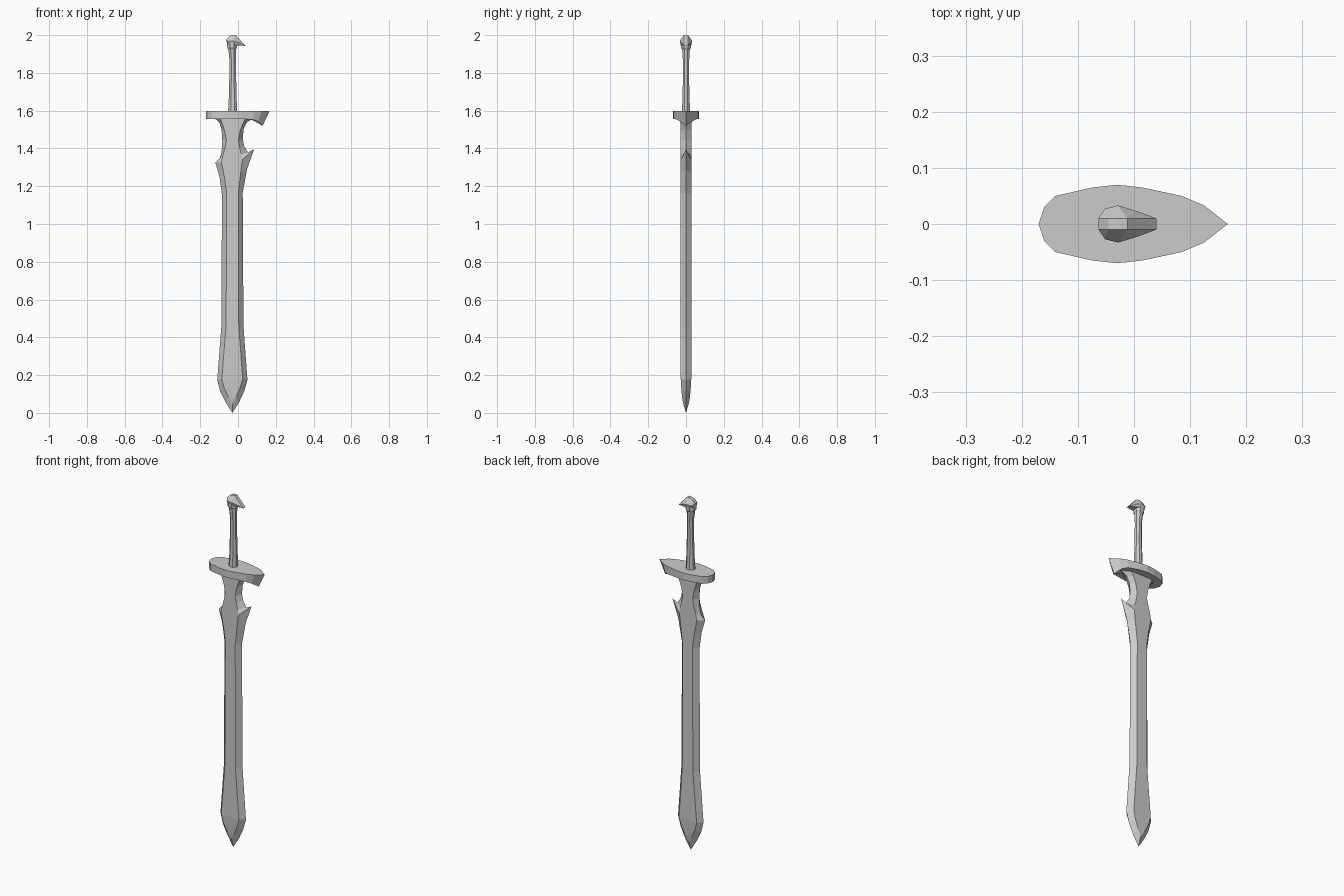
import bpy, bmesh, math


def make_object(name, bm):
    bmesh.ops.recalc_face_normals(bm, faces=bm.faces)
    mesh = bpy.data.meshes.new(name)
    bm.to_mesh(mesh)
    bm.free()
    ob = bpy.data.objects.new(name, mesh)
    bpy.context.collection.objects.link(ob)
    return ob


def loft(name, rings):
    """Skin a stack of closed rings with equal point counts and cap the ends."""
    bm = bmesh.new()
    rows = [[bm.verts.new(p) for p in ring] for ring in rings]
    n = len(rows[0])
    for a, b in zip(rows, rows[1:]):
        for i in range(n):
            j = (i + 1) % n
            bm.faces.new((a[i], a[j], b[j], b[i]))
    bm.faces.new(rows[0])
    bm.faces.new(rows[-1])
    bmesh.ops.remove_doubles(bm, verts=bm.verts, dist=0.0002)
    return make_object(name, bm)


# Blade: each side is (edge x, edge z, ridge x, ridge z), tip to guard
left = [(-.03, 0, -.03, .05), (-.065, .055, -.05, .085), (-.095, .115, -.073, .13),
        (-.11, .175, -.086, .18), (-.088, .46, -.063, .46), (-.085, 1.155, -.06, 1.165),
        (-.098, 1.25, -.072, 1.25), (-.12, 1.325, -.087, 1.325), (-.098, 1.345, -.08, 1.365),
        (-.087, 1.38, -.07, 1.40), (-.083, 1.44, -.061, 1.44), (-.087, 1.50, -.07, 1.49),
        (-.10, 1.54, -.083, 1.53), (-.125, 1.56, -.095, 1.56)]
right = [(-.03, 0, -.03, .05), (.005, .055, -.01, .085), (.033, .115, .01, .13),
         (.05, .175, .025, .18), (.029, .46, .004, .46), (.025, 1.165, .002, 1.165),
         (.048, 1.29, .014, 1.27), (.085, 1.395, .022, 1.34), (.052, 1.38, .018, 1.37),
         (.032, 1.415, .01, 1.40), (.025, 1.45, .002, 1.44), (.03, 1.505, .01, 1.49),
         (.048, 1.54, .025, 1.53), (.09, 1.56, .04, 1.56)]
thick = [.015, .021, .025] + [.028] * 11
loft("blade", [[(l[0], 0, l[1]), (l[2], -t, l[3]), (r[2], -t, r[3]),
                (r[0], 0, r[1]), (r[2], t, r[3]), (l[2], t, l[3])]
               for l, r, t in zip(left, right, thick)])

# Guard: pointed oval plate whose tip hooks down toward the blade
half = [(-.17, 0), (-.16, .03), (-.14, .05), (-.075, .065), (-.03, .07),
        (.015, .065), (.085, .05), (.125, .033), (.167, 0)]
outline = half + [(x, -y) for x, y in half[-2:0:-1]]
hook = {.085: (.08, 1.553), .125: (.108, 1.543), .167: (.13, 1.52)}
guard_top = [(x, y, 1.597) for x, y in outline]
guard_bottom = []
for x, y in outline:
    bx, bz = hook.get(x, (x, 1.557))
    guard_bottom.append((bx, y, bz))
inner_bottom = [(-.03 + (x + .03) * .6, y * .6, 1.557) for x, y in outline]
loft("guard", [guard_top, guard_bottom, inner_bottom])


# Grip: octagonal shaft flaring at both ends, as (z, centre x, x radius, y radius)
def octagon(z, cx, rx, ry):
    angles = [math.pi / 4 * (k + .5) for k in range(8)]
    s = 1 / math.cos(math.pi / 8)
    return [(cx + rx * s * math.cos(a), ry * s * math.sin(a), z) for a in angles]


loft("grip", [octagon(*s) for s in [
    (1.59, -.029, .024, .022), (1.66, -.028, .021, .019), (1.78, -.028, .018, .016),
    (1.87, -.028, .017, .017), (1.93, -.031, .021, .021)]])
loft("grip_collar", [octagon(*s) for s in [
    (1.925, -.031, .021, .021), (1.935, -.031, .026, .027), (1.958, -.031, .026, .029)]])

# Pommel: faceted beak with a flat strip along its crest
half_points = [(-.063, .01, 1.975), (-.045, .01, 1.995), (-.03, .01, 2.0), (-.012, .01, 2.0),
               (.003, .01, 1.982), (.04, .01, 1.943), (-.052, .027, 1.967),
               (-.028, .033, 1.97), (.005, .023, 1.96),
               (-.056, .015, 1.95), (-.03, .027, 1.95), (-.005, .018, 1.952)]
bm = bmesh.new()
for x, y, z in half_points:
    for side in (-1, 1):
        bm.verts.new((x, y * side, z))
hull = bmesh.ops.convex_hull(bm, input=bm.verts)
bmesh.ops.delete(bm, geom=[v for v in bm.verts if not v.link_faces], context='VERTS')
make_object("pommel", bm)
